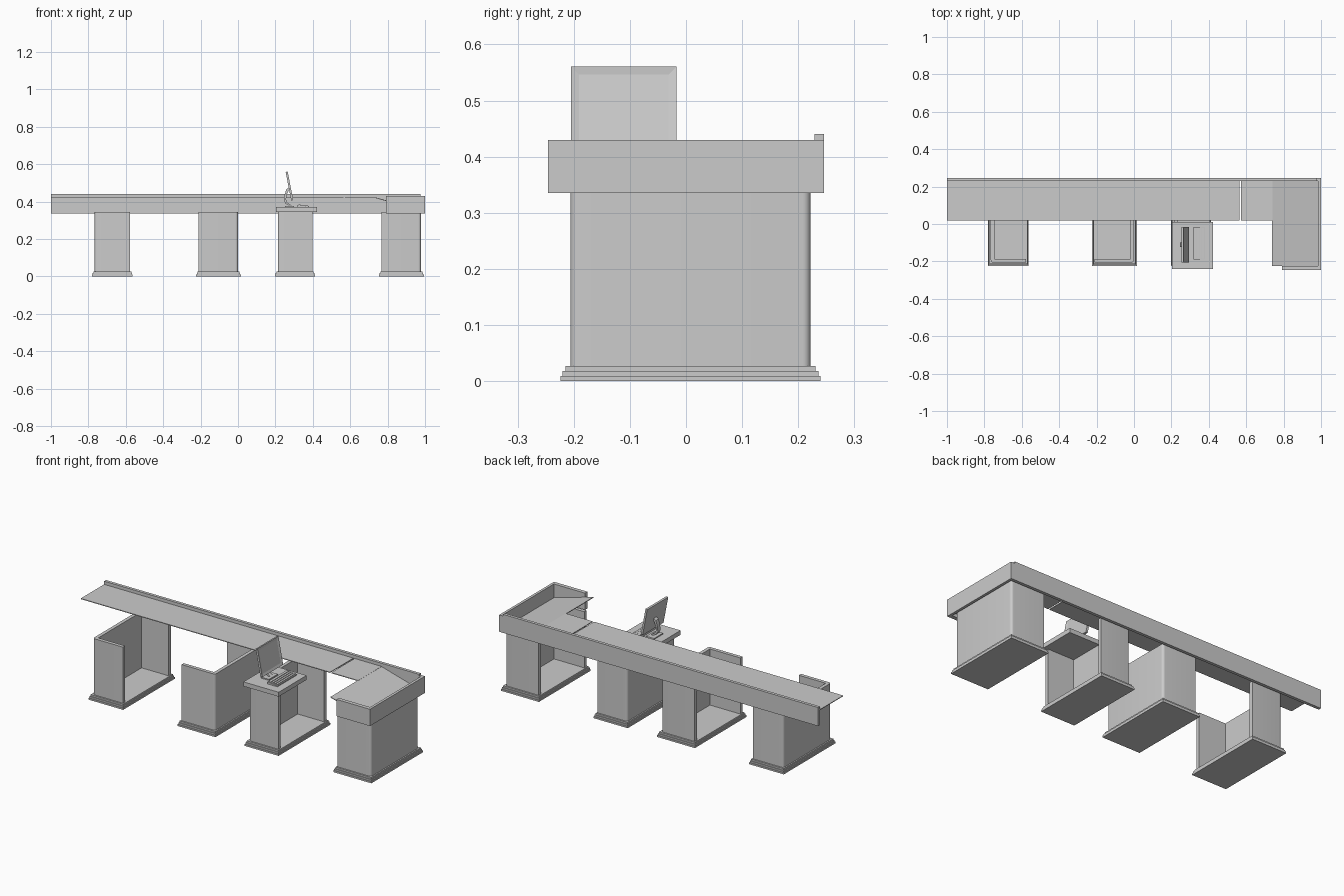
import bpy, bmesh, math
from mathutils import Matrix, Vector

if "Cube" in bpy.data.objects:
    bpy.data.objects.remove(bpy.data.objects["Cube"])


def add_mesh(name, bm):
    bmesh.ops.recalc_face_normals(bm, faces=bm.faces[:])
    me = bpy.data.meshes.new(name)
    bm.to_mesh(me)
    bm.free()
    ob = bpy.data.objects.new(name, me)
    bpy.context.collection.objects.link(ob)
    return ob


def box(name, x0, x1, y0, y1, z0, z1):
    bm = bmesh.new()
    m = Matrix.Translation(((x0 + x1) / 2, (y0 + y1) / 2, (z0 + z1) / 2))
    m = m @ Matrix.Diagonal((x1 - x0, y1 - y0, z1 - z0, 1))
    bmesh.ops.create_cube(bm, size=1, matrix=m)
    return add_mesh(name, bm)


def prism(name, pts, offset):
    """Extrude a closed loop of 3D points along an offset vector."""
    bm = bmesh.new()
    face = bm.faces.new([bm.verts.new(p) for p in pts])
    new = bmesh.ops.extrude_face_region(bm, geom=[face])["geom"]
    verts = [v for v in new if isinstance(v, bmesh.types.BMVert)]
    bmesh.ops.translate(bm, verts=verts, vec=Vector(offset))
    return add_mesh(name, bm)


def smooth(ob):
    bpy.ops.object.select_all(action='DESELECT')
    ob.select_set(True)
    bpy.context.view_layer.objects.active = ob
    bpy.ops.object.shade_smooth_by_angle(angle=math.radians(35))


Y0, Y1 = -0.206, 0.222      # pedestal depth
WALL, RAD = 0.02, 0.014


def pedestal(name, closed_x, open_x):
    """U-shaped shell with rounded closed corners on a stepped plinth."""
    s = 1 if open_x > closed_x else -1
    xc, t, r = closed_x, WALL, RAD
    pts = [(open_x, Y0)]
    for k in range(7):      # front closed corner
        a = k / 6 * math.pi / 2
        pts.append((xc + s * (r - r * math.sin(a)), Y0 + r - r * math.cos(a)))
    for k in range(7):      # back closed corner
        a = k / 6 * math.pi / 2
        pts.append((xc + s * (r - r * math.cos(a)), Y1 - r + r * math.sin(a)))
    pts += [(open_x, Y1), (open_x, Y1 - t), (xc + s * t, Y1 - t),
            (xc + s * t, Y0 + t), (open_x, Y0 + t)]
    smooth(prism(name + "_shell", [(x, y, 0.025) for x, y in pts], (0, 0, 0.32)))
    for i, out in enumerate((0.018, 0.014, 0.009)):
        xs = sorted((closed_x - s * out * 0.85, open_x + s * out * 0.75))
        box(f"{name}_plinth_step_{i + 1}", xs[0], xs[1], Y0 - out, Y1 + out,
            i * 0.009, (i + 1) * 0.009)


# Pedestals
pedestal("left_pedestal", -0.766, -0.577)
pedestal("middle_pedestal", 0.0, -0.210)
pedestal("computer_pedestal", 0.213, 0.398)
pedestal("right_pedestal", 0.978, 0.768)

# Long counter: back fascia with raised lip, thin top and flap
box("back_fascia", -1, 1, 0.229, 0.246, 0.335, 0.43)
box("fascia_lip", -1, 0.975, 0.229, 0.246, 0.43, 0.44)
box("counter_top", -1, 0.563, 0.02, 0.23, 0.418, 0.422)
box("counter_flap", 0.571, 0.74, 0.02, 0.23, 0.418, 0.422)

# Return end: side and front fascia around a sloping top
box("side_fascia", 0.985, 1, -0.246, 0.229, 0.335, 0.43)
box("front_fascia", 0.79, 0.985, -0.246, -0.224, 0.335, 0.43)
prism("sloping_top", [(0.737, -0.224, 0.422), (0.99, -0.224, 0.351),
                      (0.99, -0.224, 0.346), (0.737, -0.224, 0.418)],
      (0, 0.454, 0))

# Computer shelf
box("computer_shelf", 0.202, 0.423, -0.24, 0.01, 0.345, 0.37)

# Monitor: tilted panel with a recessed screen, facing +x
cy = -0.111
bm = bmesh.new()
bmesh.ops.create_cube(bm, size=1, matrix=Matrix.Diagonal((0.011, 0.188, 0.156, 1)))
bm.faces.ensure_lookup_table()
screen = [f for f in bm.faces if f.calc_center_median().x > 0.004]
bmesh.ops.inset_region(bm, faces=screen, thickness=0.014, use_even_offset=True)
bmesh.ops.translate(bm, verts=screen[0].verts[:], vec=(-0.003, 0, 0))
monitor = add_mesh("monitor", bm)
monitor.matrix_world = (Matrix.Translation((0.275, cy, 0.483))
                        @ Matrix.Rotation(math.radians(-11), 4, 'Y'))

# Monitor stand: curved arm and flat base
arm = [(0.272, 0.475), (0.258, 0.465), (0.248, 0.43), (0.246, 0.405), (0.255, 0.388),
       (0.28, 0.374), (0.288, 0.378), (0.264, 0.394), (0.257, 0.41), (0.259, 0.43),
       (0.267, 0.452), (0.275, 0.462)]
smooth(prism("monitor_arm", [(x, cy - 0.012, z) for x, z in arm], (0, 0.024, 0)))
box("monitor_base", 0.25, 0.30, cy - 0.04, cy + 0.04, 0.37, 0.376)

# Keyboard: wedge body with rows of keys
prism("keyboard", [(0.317, -0.19, 0.37), (0.38, -0.19, 0.37),
                   (0.38, -0.19, 0.375), (0.317, -0.19, 0.382)], (0, 0.175, 0))
for i in range(4):
    x = 0.323 + i * 0.0135
    z = 0.3815 - i * 0.0015
    box(f"key_row_{i + 1}", x, x + 0.011, -0.184, -0.021, z - 0.004, z + 0.002)
